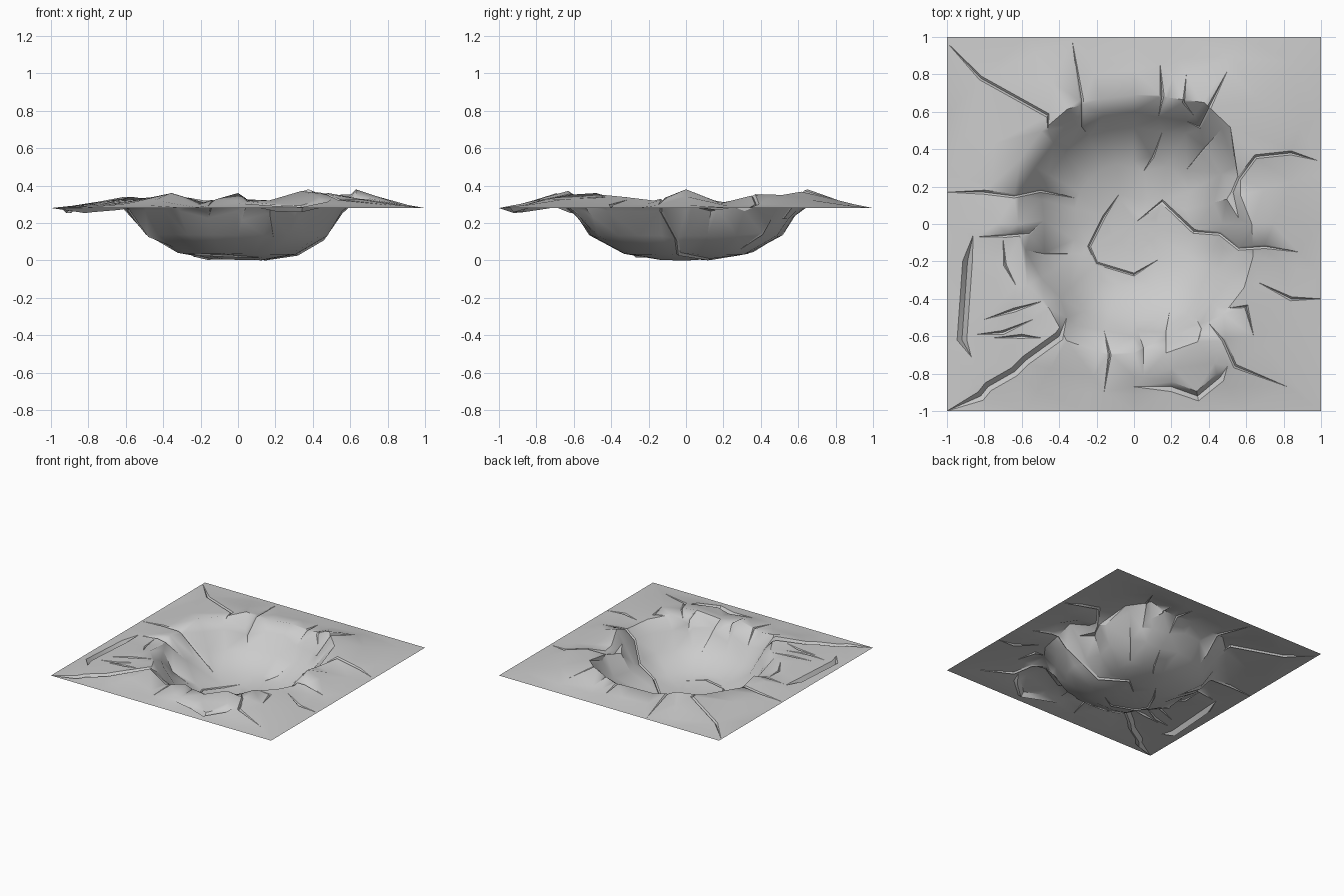
import bpy
import math
import random
from mathutils import Vector
from mathutils.geometry import delaunay_2d_cdt, intersect_point_line

random.seed(4)
cube = bpy.data.objects.get("Cube")
if cube:
    bpy.data.objects.remove(cube, do_unlink=True)

GROUND = 0.28
STEPS = 24

# Rim radius and crest height, counter-clockwise from +x, in hundredths
RIM_RADIUS = [63, 59, 72, 73, 75, 70, 69, 69, 71, 70, 70, 68,
              62, 69, 66, 64, 72, 71, 69, 70, 72, 68, 68, 66]
RIM_HEIGHT = [38, 32, 36, 35, 38, 32, 33, 32, 36, 33, 34, 31,
              33, 30, 34, 33, 36, 31, 36, 32, 38, 36, 34, 32]
# Bowl section: share of the rim radius, height
BOWL = [(0, 0.01), (0.2, 0.003), (0.48, 0.035), (0.75, 0.135), (0.87, 0.265)]
# Sideways lean of the bowl floor
LEAN = 0.025

# Crack paths in hundredths, each group with its half width and depth
WIDE_CRACKS = [
    [(-100, -100), (-82, -92), (-78, -87), (-64, -79), (-58, -73), (-40, -60), (-36, -50)],
    [(-86, -6), (-89, -20), (-92, -62), (-87, -71)],
    [(0, -87), (20, -87), (34, -92), (46, -82), (50, -76)],
]
OUTER_CRACKS = [
    [(-100, 97), (-82, 78), (-46, 58), (-46, 50)],
    [(-33, 98), (-28, 66), (-28, 52), (-24, 47)],
    [(14, 85), (15, 69), (13, 57)],
    [(50, 82), (40, 62), (35, 52), (28, 55)],
    [(28, 80), (27, 65), (32, 58)],
    [(-100, 17), (-80, 17), (-64, 15), (-50, 18), (-32, 14)],
    [(-84, -7), (-68, -6), (-56, -5), (-48, 2)],
    [(98, 34), (84, 38), (65, 36), (56, 24), (53, 17), (56, 3)],
    [(88, -15), (70, -12), (56, -13), (46, -5), (32, -4), (15, 12), (1, 1)],
    [(100, -40), (84, -40), (66, -31)],
    [(82, -87), (54, -76), (48, -62), (40, -53)],
    [(64, -60), (60, -44), (50, -45)],
    [(-100, -66), (-84, -71)],
    [(-80, -51), (-64, -46), (-48, -41)],
    [(-84, -59), (-70, -58), (-54, -51)],
    [(-76, -61), (-60, -60), (-49, -61)],
]
BOWL_CRACKS = [
    [(-16, -90), (-13, -70), (-16, -57)],
    [(5, -82), (5, -66), (2, -57)],
    [(17, -69), (17, -58), (19, -47)],
    [(34, -63), (36, -56), (33, -50)],
    [(47, 51), (38, 41), (28, 29)],
    [(15, 49), (10, 36), (5, 28)],
    [(-8, 16), (-16, 4), (-24, -12), (-20, -21), (0, -27), (13, -19)],
    [(-58, -14), (-48, -16), (-34, -16)],
    [(-70, -8), (-69, -22), (-63, -33)],
]


def lookup(table, value):
    """Piecewise linear value of a table of pairs."""
    for (a, za), (b, zb) in zip(table, table[1:]):
        if value <= b:
            return za + (zb - za) * (value - a) / (b - a)
    return table[-1][1]


def around(values, angle):
    """Value round the rim at an angle."""
    turn = angle / math.tau * STEPS
    i = math.floor(turn)
    f = turn - i
    return ((1 - f) * values[i % STEPS] + f * values[(i + 1) % STEPS]) / 100


def edge_distance(angle):
    return 1 / max(abs(math.cos(angle)), abs(math.sin(angle)))


def surface(p):
    """Height of the uncracked ground."""
    angle = math.atan2(p.y, p.x)
    radius, crest = around(RIM_RADIUS, angle), around(RIM_HEIGHT, angle)
    if p.length < radius:
        share = p.length / radius
        return lookup(BOWL + [(1, crest)], share) - LEAN * p.x * (1 - share)
    t = (p.length - radius) / (edge_distance(angle) - radius)
    return GROUND + (crest - GROUND) * max(0, 1 - t) ** 1.3


points, edges, segments = [], [], []


def add_path(path):
    start = len(points)
    points.extend(path)
    edges.extend((i, i + 1) for i in range(start, len(points) - 1))


def add_crack(path, width, depth):
    """A tapered groove: a low centre line between two banks."""
    path = [Vector(p) / 100 for p in path]
    left, right = [path[0]], [path[0]]
    for before, p, after in zip(path, path[1:], path[2:]):
        along = (after - before).normalized()
        side = Vector((-along.y, along.x)) * width
        left.append(p + side)
        right.append(p - side)
    depths = [0] + [depth] * (len(path) - 2) + [0]
    for line in (path, left + path[-1:], right + path[-1:]):
        add_path(line)
    for i in range(len(path) - 1):
        segments.append((path[i], path[i + 1], depths[i], depths[i + 1]))


def crack_hit(p, a, b):
    """Distance to a segment and the share along it."""
    share = min(1, max(0, intersect_point_line(p, a, b)[1]))
    return (p - a.lerp(b, share)).length, share


def groove(p):
    deepest = 0
    for a, b, da, db in segments:
        distance, share = crack_hit(p, a, b)
        if distance < 0.002:
            deepest = max(deepest, da + (db - da) * share)
    return deepest


for group, width, depth in ((WIDE_CRACKS, 0.026, 0.032),
                            (OUTER_CRACKS, 0.011, 0.013),
                            (BOWL_CRACKS, 0.008, 0.009)):
    for crack in group:
        add_crack(crack, width, depth)

# Rings of the bowl, the rim and the outer slopes
points.append(Vector((0.03, 0.04)))
rings = [(0.2, 0), (0.48, 0), (0.75, 0), (0.87, 0), (1, 0), (1, 0.35), (1, 0.7), (1, 1)]
for inner, outer in rings:
    ring = []
    for i in range(STEPS):
        angle = math.tau * i / STEPS
        radius = around(RIM_RADIUS, angle)
        r = inner * radius + outer * (edge_distance(angle) - radius)
        if 0 < outer < 1:
            r += random.uniform(-0.03, 0.03)
        p = Vector((math.cos(angle), math.sin(angle))) * r
        on_edge = outer == 1
        if on_edge or all(crack_hit(p, a, b)[0] > 0.028 for a, b, _, _ in segments):
            ring.append(p)
    if inner == 1 and outer in (0, 1):
        add_path(ring + ring[:1])
    else:
        points.extend(ring)

# Triangulate the sheet and lift it into shape
flat, _, faces, *_ = delaunay_2d_cdt(points, edges, [], 0, 0.0005)
verts = [(p.x, p.y, max(0, surface(p) - groove(p))) for p in flat]
mesh = bpy.data.meshes.new("crater_ground")
mesh.from_pydata(verts, [], faces)
crater = bpy.data.objects.new("crater_ground", mesh)
bpy.context.collection.objects.link(crater)

# One stone grey
grey = bpy.data.materials.new("stone grey")
grey.use_nodes = True
color = (0.6, 0.6, 0.6, 1)
grey.diffuse_color = color
grey.node_tree.nodes["Principled BSDF"].inputs["Base Color"].default_value = color
mesh.materials.append(grey)

bpy.context.view_layer.objects.active = crater
crater.select_set(True)
bpy.ops.object.shade_smooth_by_angle(angle=math.radians(40))
